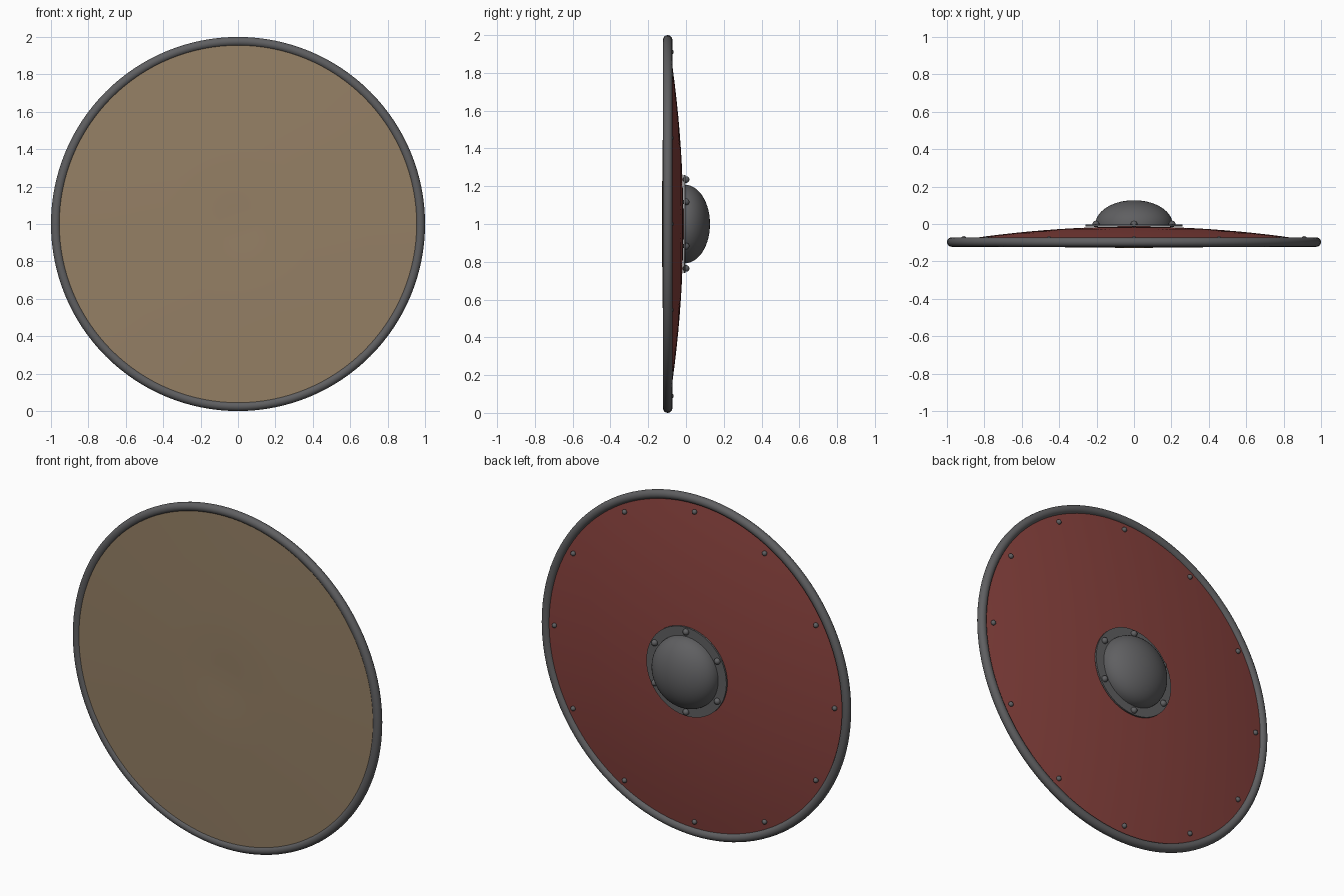
import bpy, bmesh, math
from mathutils import Matrix

cube = bpy.data.objects.get("Cube")
if cube:
    bpy.data.objects.remove(cube)


def material(name, rgb):
    m = bpy.data.materials.new(name)
    m.use_nodes = True
    m.diffuse_color = (*rgb, 1)
    m.node_tree.nodes["Principled BSDF"].inputs["Base Color"].default_value = (*rgb, 1)
    return m


iron = material("dark iron", (0.115, 0.115, 0.12))
red = material("red paint", (0.25, 0.055, 0.048))
wood = material("bare wood", (0.30, 0.215, 0.13))


def revolve(name, profile, mats, closed=False, sides=96, rule=None):
    """Spin (radius, depth) points about the y axis through the centre."""
    bm = bmesh.new()
    verts = [bm.verts.new((r, y, 1)) for r, y in profile]
    pairs = list(zip(verts, verts[1:] + verts[:1])) if closed else list(zip(verts, verts[1:]))
    edges = [bm.edges.new(p) for p in pairs]
    bmesh.ops.spin(bm, geom=verts + edges, cent=(0, 0, 1), axis=(0, 1, 0),
                   angle=math.tau, steps=sides, use_merge=True)
    bmesh.ops.remove_doubles(bm, verts=bm.verts, dist=1e-5)
    bmesh.ops.recalc_face_normals(bm, faces=bm.faces)
    if rule:
        for f in bm.faces:
            f.material_index = rule(f)
    return finish(name, bm, mats)


def finish(name, bm, mats):
    mesh = bpy.data.meshes.new(name)
    bm.to_mesh(mesh)
    bm.free()
    for m in mats:
        mesh.materials.append(m)
    obj = bpy.data.objects.new(name, mesh)
    bpy.context.collection.objects.link(obj)
    bpy.ops.object.select_all(action="DESELECT")
    obj.select_set(True)
    bpy.context.view_layer.objects.active = obj
    bpy.ops.object.shade_smooth_by_angle(angle=math.radians(35))
    return obj


def rivet_ring(name, count, ring, depth, size):
    bm = bmesh.new()
    for i in range(count):
        a = math.pi / 2 + math.tau * i / count
        place = Matrix.Translation((ring * math.cos(a), depth, 1 + ring * math.sin(a)))
        bmesh.ops.create_uvsphere(bm, u_segments=16, v_segments=10, radius=size, matrix=place)
    return finish(name, bm, [iron])


# Board: domed painted back, nearly flat wooden front
back = [(0.975 * i / 12, -0.014 - 0.083 * (0.975 * i / 12) ** 2) for i in range(13)]
front = [(0.975, -0.111), (0.7, -0.118), (0.4, -0.124), (0.1, -0.127), (0, -0.122)]
revolve("board", back + front, [red, wood],
        rule=lambda f: 1 if f.normal.y < -0.5 else 0)

# Rim: round iron tube
tube = [(0.975 + 0.025 * math.cos(math.tau * i / 16), -0.097 + 0.025 * math.sin(math.tau * i / 16))
        for i in range(16)]
revolve("rim", tube, [iron], closed=True, sides=128)

# Boss: thin flange and hollow-looking dome
revolve("boss_flange", [(0, -0.013), (0.26, -0.013), (0.26, -0.003), (0, -0.003)], [iron], sides=64)
dome = [(0.207 * math.cos(math.pi / 2 * i / 14), -0.004 + 0.131 * math.sin(math.pi / 2 * i / 14))
        for i in range(15)]
revolve("boss_dome", dome, [iron], sides=64)

# Rivets
rivet_ring("boss_rivets", 6, 0.235, 0.0, 0.018)
rivet_ring("rim_rivets", 12, 0.91, -0.079, 0.014)
